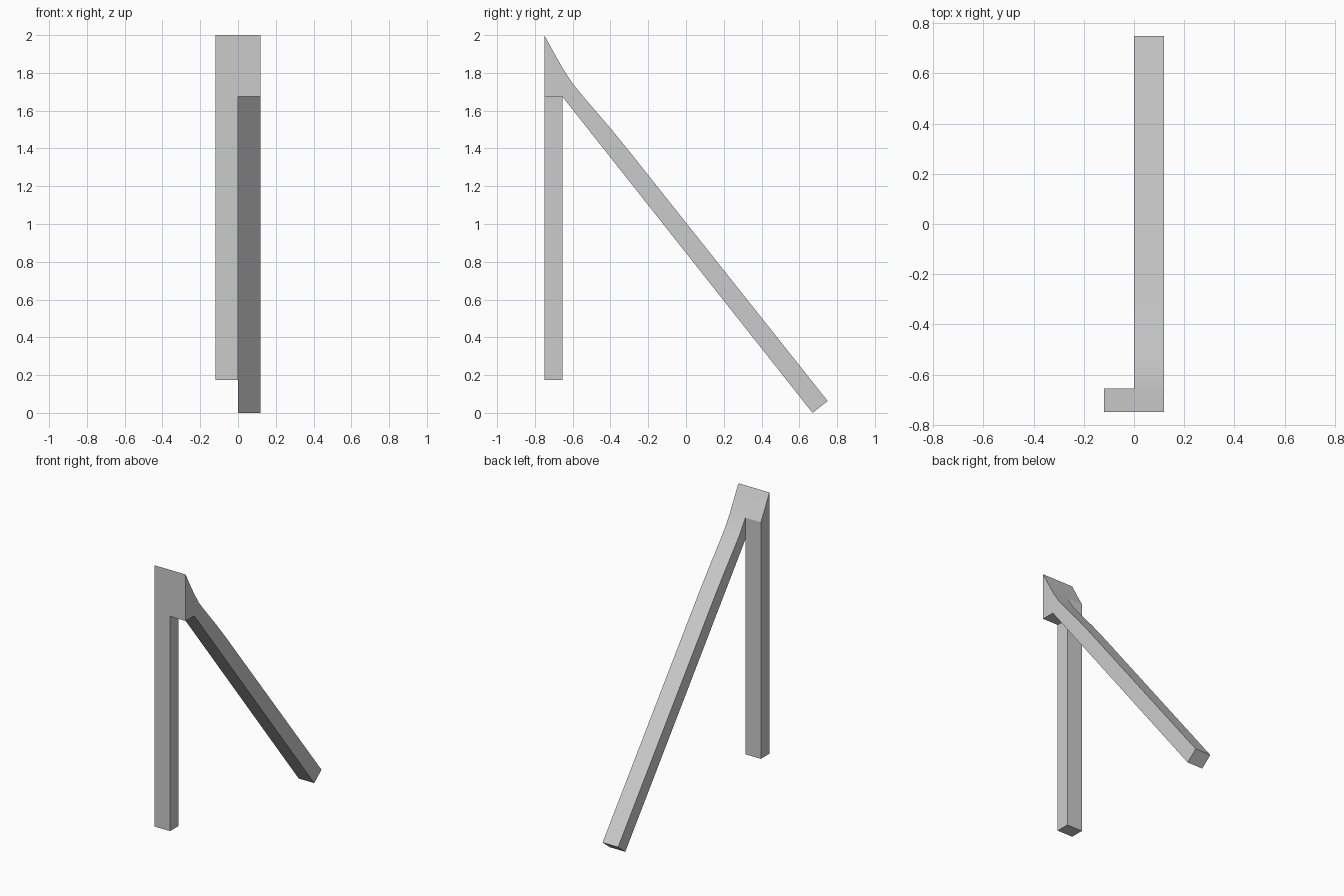
import bpy, bmesh

if "Cube" in bpy.data.objects:
    bpy.data.objects.remove(bpy.data.objects["Cube"])


def extrude_profile(name, profile, x0, x1):
    """Extrude a (y, z) outline along x."""
    bm = bmesh.new()
    face = bm.faces.new([bm.verts.new((x0, y, z)) for y, z in profile])
    res = bmesh.ops.extrude_face_region(bm, geom=[face])
    verts = [g for g in res["geom"] if isinstance(g, bmesh.types.BMVert)]
    bmesh.ops.translate(bm, verts=verts, vec=(x1 - x0, 0, 0))
    bmesh.ops.recalc_face_normals(bm, faces=bm.faces)
    mesh = bpy.data.meshes.new(name)
    bm.to_mesh(mesh)
    bm.free()
    obj = bpy.data.objects.new(name, mesh)
    bpy.context.collection.objects.link(obj)
    bpy.ops.object.select_all(action='DESELECT')
    bpy.context.view_layer.objects.active = obj
    obj.select_set(True)
    bpy.ops.object.shade_smooth_by_angle(angle=0.35)
    return obj


# Curved upper edge shared by both legs, from the peak down
peak = [(-0.75, 2.0), (-0.70, 1.908), (-0.655, 1.828)]

# Vertical leg with a sloped top
extrude_profile("upright_leg", [(-0.75, 0.175)] + peak + [(-0.655, 0.175)], -0.12, 0)

# Slanted leg with its head block, lying beside the upright
slope = peak + [(-0.60, 1.743), (-0.54, 1.67), (-0.405, 1.513), (-0.31, 1.397)]
extrude_profile("slanted_leg", slope + [(0.75, 0.063), (0.67, 0.0),
                                        (-0.655, 1.675), (-0.75, 1.675)], 0, 0.12)
